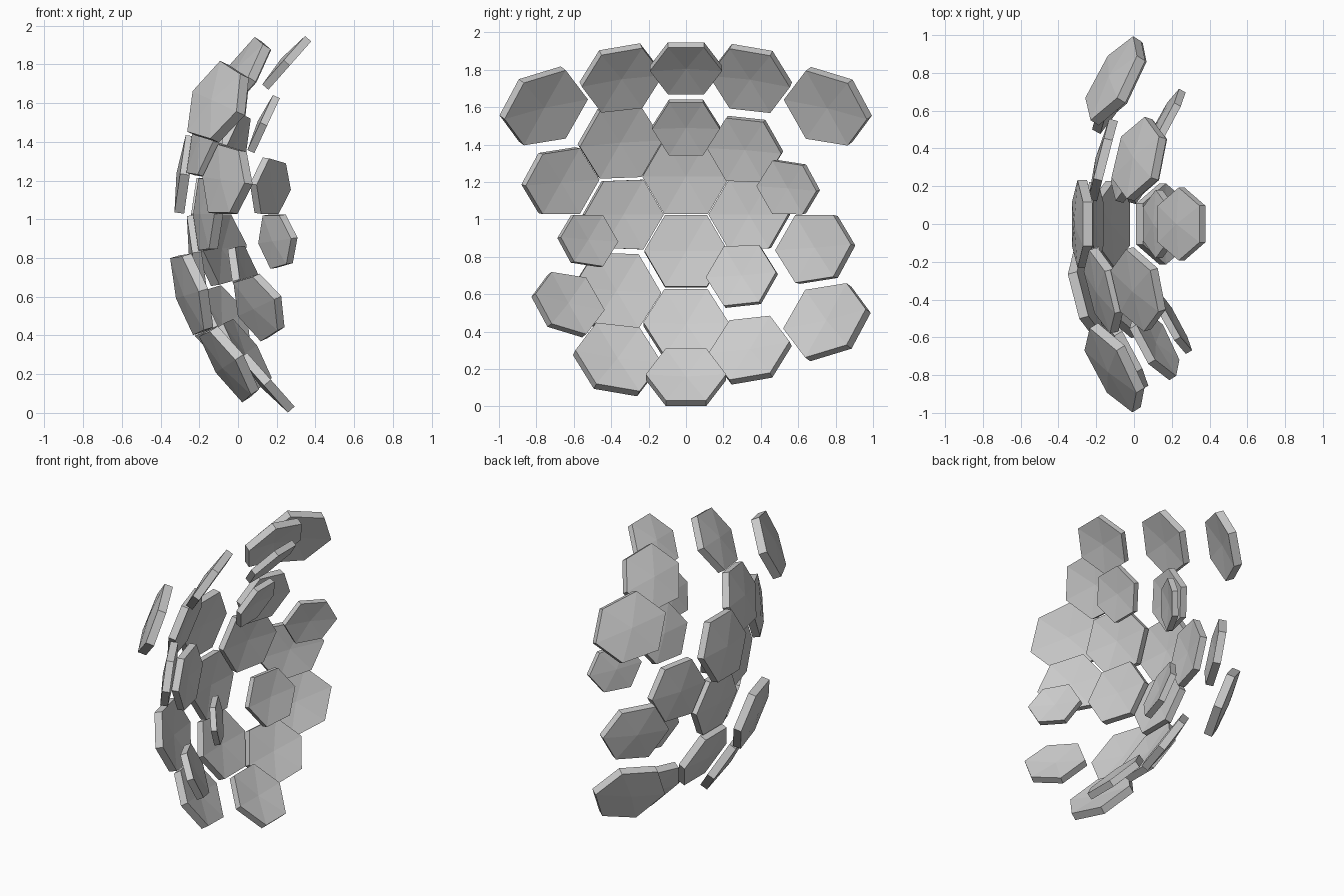
import bpy, bmesh
from math import sin, cos, pi, radians
from mathutils import Vector

if "Cube" in bpy.data.objects:
    bpy.data.objects.remove(bpy.data.objects["Cube"])

FOCUS = Vector((1.135, 0, 1.026))   # centre the dish curves around
ROW, COL = 16.6, 14.6               # angular pitch of the hex grid, degrees
SIZE = 9.3                          # hex corner radius, degrees
THICK = 0.035                       # panel thickness relative to distance

# distance of every panel from the focus, top to bottom, per column (left to right)
COLUMNS = {
    -2: [1.58, 1.395, 1.09, 1.31],
    -1: [1.39, 1.415, 1.35, 1.50, 1.475],
    0: [1.195, 1.12, 1.443, 1.38, 1.41, 1.33],
    1: [1.385, 1.27, 1.36, 1.20, 1.38],
    2: [1.575, 1.135, 1.435, 1.565],
}


def direction(u, v):
    """Unit vector from the focus for grid angles u (sideways) and v (up)."""
    u, v = radians(u), radians(v)
    return Vector((-cos(u) * cos(v), sin(u), cos(u) * sin(v)))


def hex_panel(name, u, v, dist):
    """Shallow dished hexagonal plate facing the focus."""
    n = direction(u, v)
    rim = [direction(u + SIZE * cos(k * pi / 3), v + SIZE * sin(k * pi / 3))
           for k in range(6)]
    bm = bmesh.new()
    layers = []
    for side in (-0.5, 0.5):
        shift = FOCUS + n * dist * THICK * side
        ring = [bm.verts.new(shift + d * dist) for d in rim]
        mid = bm.verts.new(shift + n * dist)
        for k in range(6):
            bm.faces.new((mid, ring[k], ring[(k + 1) % 6]))
        layers.append(ring)
    a, b = layers
    for k in range(6):
        j = (k + 1) % 6
        bm.faces.new((a[k], a[j], b[j], b[k]))
    bmesh.ops.recalc_face_normals(bm, faces=bm.faces)
    mesh = bpy.data.meshes.new(name)
    bm.to_mesh(mesh)
    bm.free()
    bpy.context.collection.objects.link(bpy.data.objects.new(name, mesh))


# floating panels of the segmented dish
for col, dists in COLUMNS.items():
    for i, dist in enumerate(dists):
        row = (len(dists) - 1) / 2 - i
        hex_panel(f"dish_panel_{col + 3}_{i + 1}", col * COL, row * ROW, dist)
